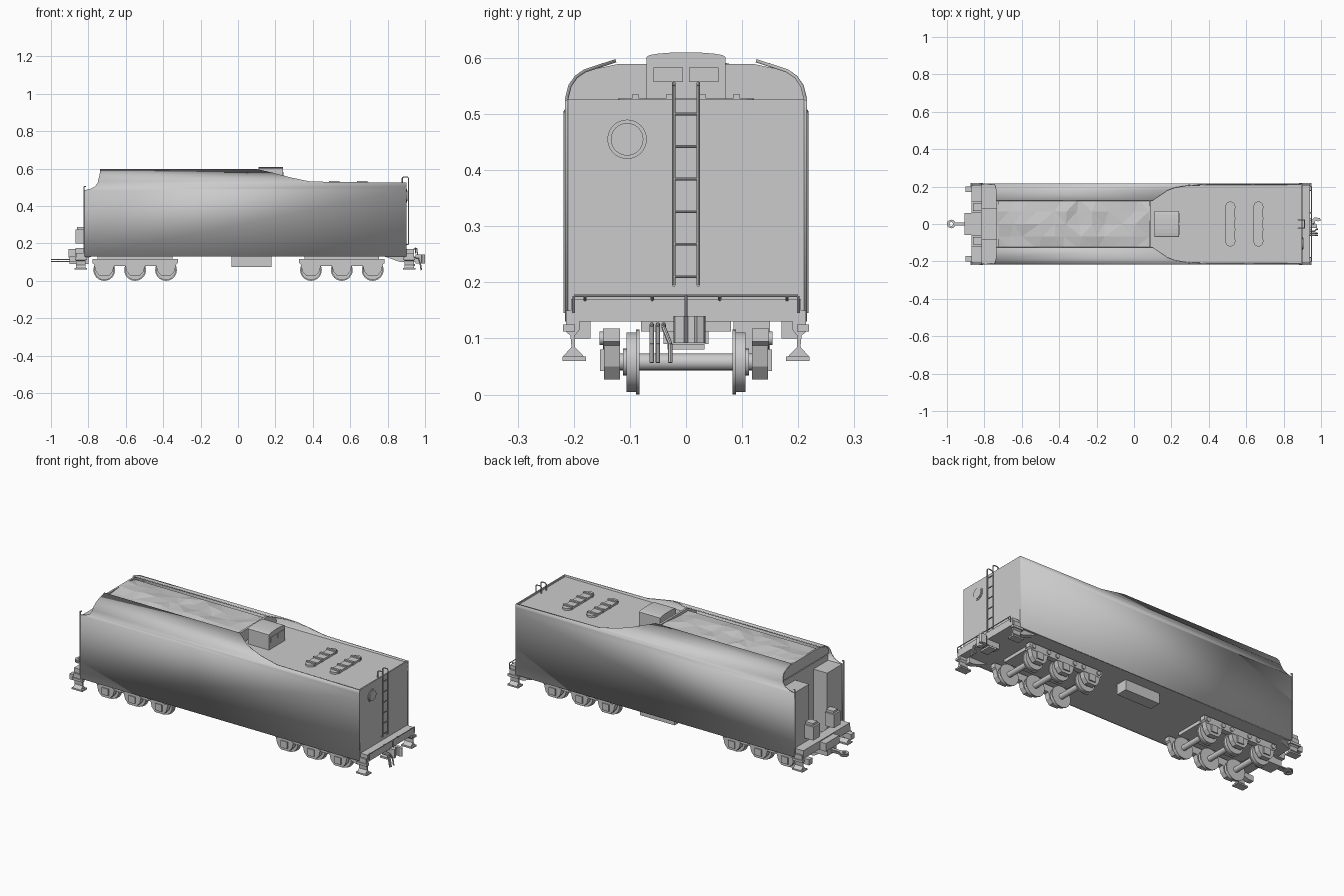
import bpy, bmesh, math, random
from mathutils import Vector

cube = bpy.data.objects.get("Cube")
if cube:
    bpy.data.objects.remove(cube)
random.seed(4)

grey = bpy.data.materials.new("plain grey")
grey.use_nodes = True
grey.diffuse_color = (0.6, 0.6, 0.6, 1)
for node in grey.node_tree.nodes:
    if node.type == 'BSDF_PRINCIPLED':
        node.inputs["Base Color"].default_value = (0.6, 0.6, 0.6, 1)


def finish(name, bm, smooth=False):
    bmesh.ops.recalc_face_normals(bm, faces=bm.faces)
    mesh = bpy.data.meshes.new(name)
    bm.to_mesh(mesh)
    bm.free()
    mesh.materials.append(grey)
    obj = bpy.data.objects.new(name, mesh)
    bpy.context.collection.objects.link(obj)
    if smooth:
        bpy.ops.object.select_all(action='DESELECT')
        bpy.context.view_layer.objects.active = obj
        obj.select_set(True)
        bpy.ops.object.shade_smooth_by_angle(angle=math.radians(35))
    return obj


def prism(name, axis, points, a, b):
    """Extrude a profile from a to b along x (profile y,z), y (x,z) or z (x,y)."""
    place = {'x': lambda p, t: (t, p[0], p[1]),
             'y': lambda p, t: (p[0], t, p[1]),
             'z': lambda p, t: (p[0], p[1], t)}[axis]
    bm = bmesh.new()
    base = bm.faces.new([bm.verts.new(place(p, a)) for p in points])
    new = bmesh.ops.extrude_face_region(bm, geom=[base])['geom']
    move = Vector(place((0, 0), b - a))
    bmesh.ops.translate(bm, vec=move, verts=[v for v in new if isinstance(v, bmesh.types.BMVert)])
    return finish(name, bm)


def box(name, x, y, z):
    return prism(name, 'z', [(x[0], y[0]), (x[1], y[0]), (x[1], y[1]), (x[0], y[1])], *z)


def rods(name, paths, r, sides=8):
    """Round bars along each polyline."""
    bm = bmesh.new()
    for path in paths:
        for p, q in zip(path, path[1:]):
            p, q = Vector(p), Vector(q)
            d = q - p
            mat = d.to_track_quat('Z', 'Y').to_matrix().to_4x4()
            mat.translation = (p + q) / 2
            bmesh.ops.create_cone(bm, cap_ends=True, segments=sides, radius1=r, radius2=r,
                                  depth=d.length, matrix=mat)
    return finish(name, bm, True)


def span(s, a, b):
    return sorted((s * a, s * b))


# Side sheets: each row is half width, height, front end, rear end
rows = [(.213, .13, -.82, .9), (.213, .485, -.82, .9), (.213, .492, -.79, .9),
        (.213, .505, -.765, .9), (.213, .525, -.75, .9), (.212, .53, -.749, .39),
        (.207, .55, -.744, .29), (.196, .566, -.74, .225), (.18, .577, -.738, .18),
        (.125, .595, -.737, .1)]
for s, side in ((1, "back"), (-1, "front")):
    bm = bmesh.new()
    pairs = [(bm.verts.new((x0, s * y, z)), bm.verts.new((x1, s * y, z))) for y, z, x0, x1 in rows]
    for (a, b), (c, d) in zip(pairs, pairs[1:]):
        bm.faces.new((a, b, d, c))
    sheet = finish(side + "_side_sheet", bm, True)
    solid = sheet.modifiers.new("thickness", 'SOLIDIFY')
    solid.thickness = .006
    solid.offset = 0

# Water tank, deck rim and bunker ends
box("tank_body", (-.73, .9), (-.211, .211), (.13, .517))
box("floor", (-.82, -.73), (-.211, .211), (.13, .15))
box("rear_rim", (.893, .9), (-.213, .213), (.515, .526))
half = [(y - .003, min(z, .589)) for y, z, *_ in rows if z > .51]
bulkhead = [(y, z) for y, z in half] + [(-y, z) for y, z in reversed(half)]
prism("rear_bulkhead", 'x', bulkhead, .08, .092)
prism("front_bulkhead", 'x', bulkhead, -.735, -.725)

# Coal load
bm = bmesh.new()
bmesh.ops.create_grid(bm, x_segments=11, y_segments=4, size=.5)
for v in bm.verts:
    edge = abs(v.co.y) > .49
    v.co = (-.325 + v.co.x * .81 + (0 if abs(v.co.x) > .49 else random.uniform(-.02, .02)),
            v.co.y * .27, .574 if edge else random.uniform(.572, .592))
bmesh.ops.triangulate(bm, faces=bm.faces)
finish("coal", bm)

# Domed hatch box with two panels
dome = [(.07 * math.cos(math.pi * i / 8), .602 + .008 * math.sin(math.pi * i / 8)) for i in range(9)]
prism("hatch_box", 'x', [(.07, .515)] + dome + [(-.07, .515)], .11, .24)
for s in (1, -1):
    box("hatch_panel", (.238, .243), span(s, .005, .058), (.557, .583))

# Deck fillers with rounded ends and cross straps
for x in (.515, .665):
    outline = []
    for s in (1, -1):
        for i in range(7):
            t = math.pi * i / 6
            outline.append((x + s * .026 * math.cos(t), s * (.095 + .026 * math.sin(t))))
    prism("deck_filler", 'z', outline, .515, .528)
    for y in (-.09, -.03, .03, .09):
        box("filler_strap", (x - .028, x + .028), (y - .006, y + .006), (.517, .535))

# Rear ladder and lamp plate
rails = [[(.878, y, .517), (.878, y, .55), (.885, y, .556), (.905, y, .556), (.911, y, .55),
          (.911, y, .195), (.898, y, .195)] for y in (-.022, .022)]
rods("ladder_rails", rails, .003)
rods("ladder_rungs", [[(.911, -.022, .21 + i * .058), (.911, .022, .21 + i * .058)]
                      for i in range(6)], .0025)
rods("round_cover_rim", [[(.89, -.105, .455), (.903, -.105, .455)]], .035, 32)
rods("round_cover", [[(.89, -.105, .455), (.907, -.105, .455)]], .029, 32)

# Front lockers, boxes and handrails
for s in (1, -1):
    box("front_locker", (-.815, -.73), span(s, .08, .21), (.15, .485))
    box("front_box", (-.87, -.815), span(s, .06, .12), (.2, .275))
    box("front_box_cap", (-.86, -.815), span(s, .07, .11), (.275, .288))
    rods("front_handrail", [[(-.815, s * .21, .505), (-.823, s * .215, .505),
                             (-.823, s * .215, .145)]], .0035)

# End beams and footsteps
box("rear_beam", (.89, .942), (-.205, .205), (.13, .17))
box("front_beam", (-.868, -.815), (-.205, .205), (.13, .175))
box("front_buffer_block", (-.905, -.86), (-.06, .06), (.125, .17))
step = [(.19, .15), (.214, .15), (.214, .112), (.206, .105), (.204, .085), (.219, .068),
        (.219, .06), (.182, .06), (.182, .068), (.198, .085), (.198, .105), (.19, .115)]
for s in (1, -1):
    for x in (-.84, .915):
        prism("footstep", 'x', [(s * y, z) for y, z in step], x - .025, x + .025)
        box("footstep_tread", (x - .033, x + .033), span(s, .178, .22), (.06, .068))
        box("corner_bracket", (x - .032, x + .032), span(s, .198, .219), (.112, .125))
        e = 1 if x > 0 else -1
        prism("beam_gusset", 'y', [(e * .78, .131), (e * .9, .131), (e * .9, .1), (e * .87, .1)],
              *span(s, .17, .2))

# Rear coupling rail
rods("coupling_rail", [[(.95, -.2, .145), (.95, -.2, .176), (.95, .2, .176), (.95, .2, .145)]], .0025)
rods("rail_brackets", [[(.935, y, .165), (.95, y, .176)] for y in (-.18, -.06, .06, .18)], .003)

# Rear coupler and hoses
box("coupler_shank", (.87, .96), (-.02, .02), (.1, .13))
knuckle = [(.95, -.02), (.965, -.022), (.98, -.02), (.978, -.004), (.966, .004), (.97, .018),
           (.985, .014), (.999, .02), (.994, .032), (.965, .035), (.95, .022)]
prism("coupler_head", 'z', knuckle, .092, .14)
box("coupler_carrier", (.9, .945), (-.033, .033), (.08, .09))
rods("coupler_chain", [[(.955, 0, .176), (.96, 0, .14)]], .003)
rods("brake_hoses", [[(.935, y, .125), (.965, y, .12), (.975, y - d, .09), (.98, y - d, .057)]
                     for y, d in ((-.061, 0), (-.05, 0), (-.04, -.012))], .004)

# Front drawbar with eye
for z in (.101, .112):
    box("drawbar", (-.965, -.8), (-.009, .009), (z, z + .006))
    bm = bmesh.new()
    ring = [[bm.verts.new((-.977 + r * math.cos(t * math.pi / 10), r * math.sin(t * math.pi / 10), h))
             for r, h in ((.023, z), (.023, z + .006), (.01, z + .006), (.01, z))] for t in range(20)]
    for i in range(20):
        a, b = ring[i - 1], ring[i]
        for j in range(4):
            bm.faces.new((a[j - 1], a[j], b[j], b[j - 1]))
    finish("drawbar_eye", bm)
box("drawbar_pocket", (-.9, -.8), (-.04, .04), (.09, .13))

# Six wheel trucks
for cx in (-.55, .555):
    box("truck_bolster", (cx - .2, cx + .2), (-.08, .08), (.112, .132))
    for x in (cx - .165, cx, cx + .165):
        rods("axle", [[(x, -.152, .058), (x, .152, .058)]], .015, 16)
        for s in (1, -1):
            rods("wheel_flange", [[(x, s * .083, .058), (x, s * .089, .058)]], .058, 32)
            rods("wheel_tread", [[(x, s * .088, .058), (x, s * .106, .058)]], .053, 32)
            rods("wheel_hub", [[(x, s * .105, .058), (x, s * .112, .058)]], .024, 20)
            lobe = [(-.055, .09), (-.045, .05), (-.025, .027), (.025, .027), (.045, .05), (.055, .09)]
            prism("journal_frame", 'y', [(x + u, z) for u, z in lobe], *span(s, .118, .146))
            box("journal_box", (x - .02, x + .02), span(s, .14, .153), (.042, .08))
    for s in (1, -1):
        bar = [(-.228, .118), (-.228, .095), (-.21, .08), (.21, .08), (.228, .095), (.228, .118)]
        prism("truck_side_bar", 'y', [(cx + u, z) for u, z in bar], *span(s, .118, .148))
        rods("truck_pivots", [[(cx + u, s * .14, .1), (cx + u, s * .154, .1)]
                              for u in (-.205, -.11, -.055, .055, .11, .205)], .012, 12)

# Equipment box under the floor
box("underfloor_box", (-.035, .178), (.085, .15), (.073, .131))
